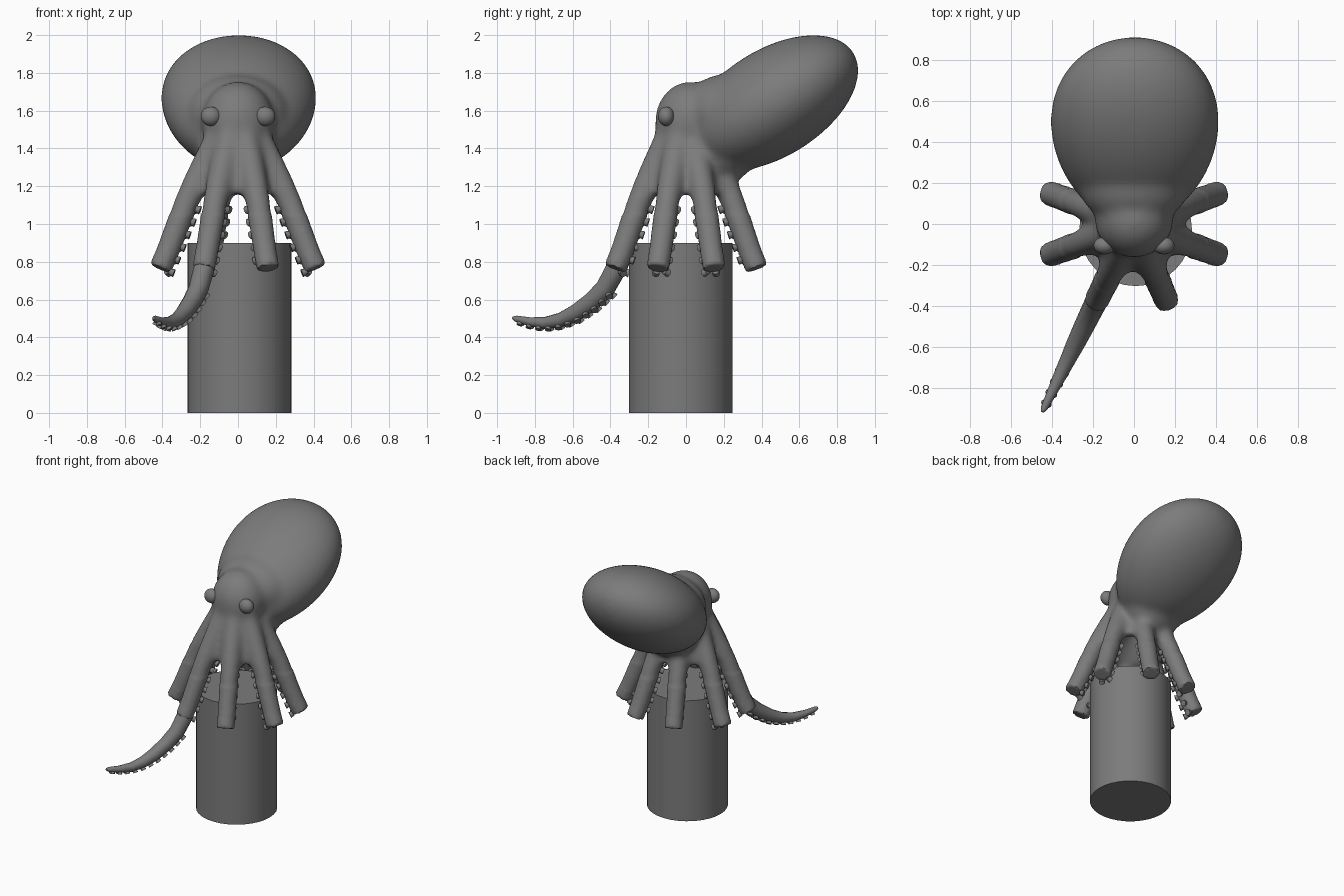
import bpy, bmesh, math
from mathutils import Matrix, Vector

if "Cube" in bpy.data.objects:
    bpy.data.objects.remove(bpy.data.objects["Cube"])

grey = bpy.data.materials.new("plain grey")
grey.use_nodes = True
grey.diffuse_color = (0.2, 0.2, 0.2, 1)
grey.node_tree.nodes["Principled BSDF"].inputs["Base Color"].default_value = (0.2, 0.2, 0.2, 1)


def finish(name, bm, angle=40):
    """Turn a bmesh into a shaded object."""
    bmesh.ops.recalc_face_normals(bm, faces=bm.faces)
    mesh = bpy.data.meshes.new(name)
    bm.to_mesh(mesh)
    bm.free()
    mesh.materials.append(grey)
    obj = bpy.data.objects.new(name, mesh)
    bpy.context.collection.objects.link(obj)
    bpy.ops.object.select_all(action='DESELECT')
    obj.select_set(True)
    bpy.context.view_layer.objects.active = obj
    bpy.ops.object.shade_smooth_by_angle(angle=math.radians(angle))
    return obj


def ellipsoid(bm, centre, size, tilt=0.0, taper=0.0):
    verts = bmesh.ops.create_uvsphere(bm, u_segments=40, v_segments=24, radius=1)["verts"]
    for v in verts:
        v.co.x *= 1 + taper * v.co.y
    place = Matrix.Translation(centre) @ Matrix.Rotation(tilt, 4, 'X') @ Matrix.Diagonal((*size, 1))
    bmesh.ops.transform(bm, matrix=place, verts=verts)


def loft(bm, rings):
    """Skin a list of point rings and cap both ends."""
    loops = [[bm.verts.new(p) for p in ring] for ring in rings]
    for a, b in zip(loops, loops[1:]):
        for i in range(len(a)):
            j = (i + 1) % len(a)
            bm.faces.new((a[i], a[j], b[j], b[i]))
    bm.faces.new(loops[0])
    bm.faces.new(loops[-1][::-1])


def frame(path, i, azimuth):
    """Centre, radius, sideways and inward directions at a path point."""
    out = Vector((math.cos(azimuth), math.sin(azimuth), 0))
    side = Vector((-out.y, out.x, 0))
    up = Vector((0, 0, 1))
    a, b = path[max(i - 1, 0)], path[min(i + 1, len(path) - 1)]
    ahead = (out * (b[0] - a[0]) + up * (b[1] - a[1])).normalized()
    r, z, rad = path[i]
    return out * r + up * z, rad, side, side.cross(ahead)


def tube(bm, path, azimuth, sides=10):
    rings = []
    for i in range(len(path)):
        c, rad, side, inner = frame(path, i, azimuth)
        angles = [math.tau * k / sides for k in range(sides)]
        rings.append([c + rad * (side * math.cos(t) + inner * math.sin(t)) for t in angles])
    loft(bm, rings)


def resample(path, step):
    """Evenly spaced points along a path of (distance, height, radius)."""
    pts, left = [], 0.0
    for a, b in zip(path, path[1:]):
        length = math.hypot(b[0] - a[0], b[1] - a[1])
        while left < length:
            pts.append(tuple(p + (q - p) * left / length for p, q in zip(a, b)))
            left += step
        left -= length
    return pts


def suckers(bm, path, azimuth, step):
    """Two rows of flared cups along the inner side."""
    pts = resample(path, step)
    for i in range(len(pts)):
        c, rad, side, inner = frame(pts, i, azimuth)
        size = 0.012 + 0.16 * rad
        for s in (-1, 1):
            way = (inner + side * s * 0.5).normalized()
            turn = way.to_track_quat('Z', 'Y').to_matrix().to_4x4()
            bmesh.ops.create_cone(bm, cap_ends=True, segments=10, radius1=size * 0.75,
                                  radius2=size, depth=size * 1.3,
                                  matrix=Matrix.Translation(c + way * (rad + size * 0.1)) @ turn)


# Pedestal
bm = bmesh.new()
bmesh.ops.create_cone(bm, cap_ends=True, segments=32, radius1=0.275, radius2=0.275, depth=0.9,
                      matrix=Matrix.Translation((0.008, -0.028, 0.45)))
finish("pedestal", bm)

# Arm layout: (distance from axis, height, radius), side arms reach furthest
arm = [(0.11, 1.47, 0.07), (0.187, 1.32, 0.073), (0.248, 1.2, 0.072), (0.297, 1.1, 0.068),
       (0.337, 1.0, 0.065), (0.385, 0.88, 0.063), (0.437, 0.765, 0.061)]
tip = [(0.38, 0.83, 0.05), (0.42, 0.75, 0.055), (0.475, 0.66, 0.053), (0.555, 0.59, 0.05),
       (0.65, 0.53, 0.045), (0.74, 0.492, 0.038), (0.83, 0.476, 0.032), (0.92, 0.482, 0.024),
       (1.0, 0.498, 0.017), (1.02, 0.503, 0.008)]
LONG = math.radians(244)
layout = [(math.radians(a), 1.0) for a in (20, 160, 200, 340)]
layout += [(math.radians(a), 0.93) for a in (67, 113, 293)] + [(LONG, 0.95)]
arms = [(azimuth, [(r * reach, z, rad) for r, z, rad in arm]) for azimuth, reach in layout]

# Body: mantle, head, neck, nape, hollow skirt and arms fused into one skin
bm = bmesh.new()
ellipsoid(bm, (0.004, 0.458, 1.64), (0.41, 0.508, 0.284), math.radians(32), 0.1)
ellipsoid(bm, (0, 0.02, 1.54), (0.192, 0.185, 0.215))
ellipsoid(bm, (0, 0.19, 1.58), (0.27, 0.2, 0.21))
ellipsoid(bm, (0, 0.2, 1.4), (0.22, 0.17, 0.19))
skirt = [(0.13, 1.6), (0.19, 1.4), (0.23, 1.25), (0.25, 1.15), (0.18, 1.17), (0.03, 1.32)]
loft(bm, [[(r * math.cos(math.tau * k / 32), 0.01 + r * math.sin(math.tau * k / 32), z)
           for k in range(32)] for r, z in skirt])
for azimuth, path in arms:
    tube(bm, path, azimuth)
body = finish("body", bm)
remesh = body.modifiers.new("fuse", 'REMESH')
remesh.mode = 'VOXEL'
remesh.voxel_size = 0.014
fused = bpy.data.meshes.new_from_object(body.evaluated_get(bpy.context.evaluated_depsgraph_get()))
bpy.data.objects.remove(body)
bm = bmesh.new()
bm.from_mesh(fused)
for low, times in ((0.84, 3), (1.05, 18)):
    soft = [v for v in bm.verts if v.co.z > low]
    for _ in range(times):
        bmesh.ops.smooth_vert(bm, verts=soft, factor=0.5,
                              use_axis_x=True, use_axis_y=True, use_axis_z=True)
finish("body", bm, 50)

# Long arm end
bm = bmesh.new()
tube(bm, tip, LONG, 12)
finish("long_arm_end", bm, 60)

# Suckers
bm = bmesh.new()
for azimuth, path in arms:
    suckers(bm, path[3:], azimuth, 0.072)
suckers(bm, tip[2:-1], LONG, 0.055)
finish("suckers", bm)

# Eyes
for name, s in (("left_eye", 1), ("right_eye", -1)):
    bm = bmesh.new()
    ellipsoid(bm, (s * 0.144, -0.105, 1.57), (0.053, 0.043, 0.051))
    finish(name, bm)
